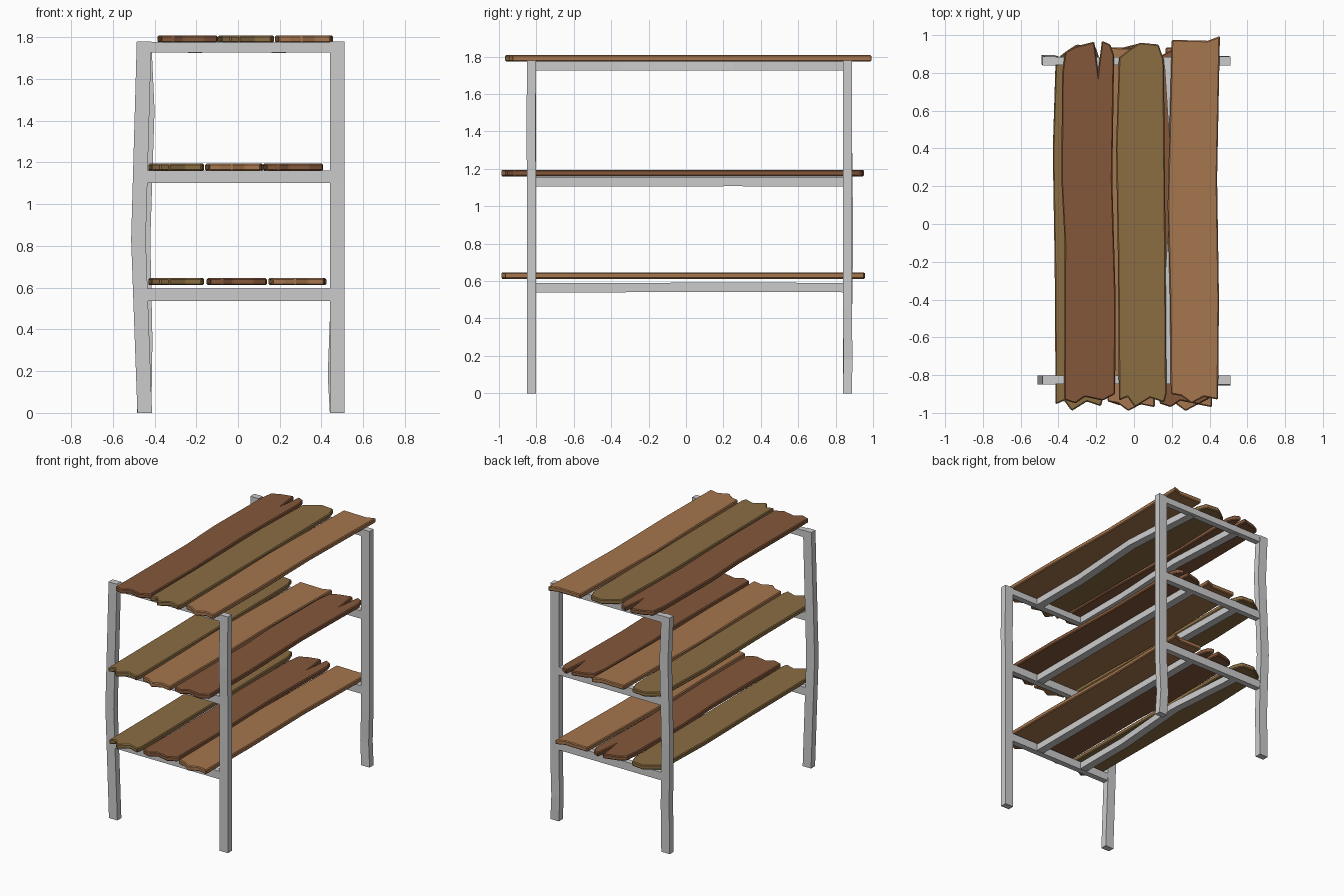
import bpy, bmesh
from mathutils import Vector

if "Cube" in bpy.data.objects:
    bpy.data.objects.remove(bpy.data.objects["Cube"])


def beam(name, path, half, axis):
    """Square bar through the path points, with rings square to the given axis."""
    u, v = [i for i in range(3) if i != axis]
    bm = bmesh.new()
    rings = []
    for p in path:
        ring = []
        for a, b in ((-1, -1), (1, -1), (1, 1), (-1, 1)):
            c = Vector(p)
            c[u] += a * half[0]
            c[v] += b * half[1]
            ring.append(bm.verts.new(c))
        rings.append(ring)
    for r, s in zip(rings, rings[1:]):
        for i in range(4):
            j = (i + 1) % 4
            bm.faces.new((r[i], r[j], s[j], s[i]))
    bm.faces.new(rings[0])
    bm.faces.new(rings[-1])
    bmesh.ops.recalc_face_normals(bm, faces=bm.faces)
    return finish(name, bm)


def finish(name, bm):
    mesh = bpy.data.meshes.new(name)
    bm.to_mesh(mesh)
    bm.free()
    ob = bpy.data.objects.new(name, mesh)
    bpy.context.collection.objects.link(ob)
    return ob


def board(name, outline, dx, dy, z0, thick, mat):
    """Flat plank cut to a rough outline with worn edges."""
    bm = bmesh.new()
    face = bm.faces.new([bm.verts.new((x + dx, y + dy, z0)) for x, y in outline])
    new = bmesh.ops.extrude_face_region(bm, geom=[face])["geom"]
    bmesh.ops.translate(bm, vec=(0, 0, thick),
                        verts=[g for g in new if isinstance(g, bmesh.types.BMVert)])
    bmesh.ops.recalc_face_normals(bm, faces=bm.faces)
    ob = finish(name, bm)
    ob.data.materials.append(mat)
    bev = ob.modifiers.new("worn_edge", 'BEVEL')
    bev.width = 0.006
    bev.segments = 1
    return ob


# Posts: each slightly crooked
FRONT, BACK, TOP = -0.825, 0.863, 1.78
posts = {
    "front_left_post": [(-0.447, FRONT, 0), (-0.477, FRONT, 0.83), (-0.45, FRONT, TOP)],
    "front_right_post": [(0.475, FRONT, 0), (0.475, FRONT, 1.1),
                         (0.475, FRONT - 0.005, 1.4), (0.475, FRONT, TOP)],
    "back_left_post": [(-0.45, BACK, 0), (-0.445, BACK, 0.35), (-0.455, BACK + 0.007, 0.83),
                       (-0.435, BACK, 1.45), (-0.45, BACK, TOP)],
    "back_right_post": [(0.475, BACK, 0), (0.465, BACK + 0.003, 0.18),
                        (0.475, BACK, 0.45), (0.475, BACK, TOP)],
}
for name, path in posts.items():
    beam(name, path, (0.035, 0.024), 2)

# Cross rails and the crooked bearers that run below the boards
levels = {"bottom": (0.567, 0.030), "middle": (1.132, 0.030), "top": (1.752, 0.025)}
bends = {"bottom": (0.045, 0.0), "middle": (0.01, 0.0), "top": (0.03, 0.04)}
for level, (z, h) in levels.items():
    for side, y in (("front", FRONT), ("back", BACK)):
        beam(f"{level}_{side}_rail", [(-0.45, y, z), (0.475, y, z)], (0.022, h), 0)
    for side, x, b in (("left", -0.21, bends[level][0]), ("right", 0.19, bends[level][1])):
        beam(f"{level}_{side}_bearer",
             [(x, FRONT, z - 0.002), (x, -0.35, z - 0.002), (x + b, 0.25, z),
              (x, BACK, z - 0.002)], (0.03, 0.025), 1)

# Board outlines, drawn anticlockwise as they lie on the top shelf
outlines = {
    "dark": [(-0.37, -0.93), (-0.31, -0.95), (-0.26, -0.915), (-0.165, -0.935), (-0.10, -0.90),
             (-0.097, -0.4), (-0.115, 0.24), (-0.105, 0.89), (-0.125, 0.95), (-0.17, 0.97),
             (-0.19, 0.81), (-0.21, 0.965), (-0.31, 0.94), (-0.365, 0.91), (-0.38, 0.8),
             (-0.385, 0.24), (-0.367, -0.1)],
    "olive": [(-0.08, -0.935), (-0.035, -0.915), (0.005, -0.97), (0.085, -0.92), (0.16, -0.945),
              (0.172, -0.9), (0.165, 0.13), (0.158, 0.87), (0.13, 0.95), (0.03, 0.96),
              (-0.03, 0.92), (-0.08, 0.88), (-0.095, 0.4), (-0.085, -0.2)],
    "light": [(0.195, -0.9), (0.25, -0.91), (0.305, -0.95), (0.37, -0.915), (0.445, -0.93),
              (0.45, -0.4), (0.44, 0.24), (0.455, 0.995), (0.39, 0.97), (0.20, 0.975),
              (0.19, 0.6), (0.178, 0.1), (0.19, -0.4)],
}
colours = {"dark": (0.23, 0.095, 0.042, 1), "olive": (0.26, 0.155, 0.055, 1),
           "light": (0.38, 0.18, 0.075, 1)}
mats = {}
for key, col in colours.items():
    mats[key] = bpy.data.materials.new(f"{key}_wood")
    mats[key].diffuse_color = col

# Three boards per shelf in a different order on each level: x shift, y shift
shelves = {
    "top": (1.774, {"dark": (0, 0), "olive": (0, 0), "light": (0, 0)}),
    "middle": (1.16, {"olive": (-0.335, -0.02), "light": (-0.335, -0.04), "dark": (0.505, -0.02)}),
    "bottom": (0.612, {"olive": (-0.335, -0.01), "dark": (0.235, -0.01), "light": (-0.032, -0.04)}),
}
for level, (z, items) in shelves.items():
    for key, (dx, dy) in items.items():
        board(f"{level}_{key}_board", outlines[key], dx, dy, z, 0.034, mats[key])

for m in bpy.data.materials:
    if m.users and not m.is_grease_pencil:
        m.use_nodes = True
        m.node_tree.nodes["Principled BSDF"].inputs["Base Color"].default_value = m.diffuse_color
